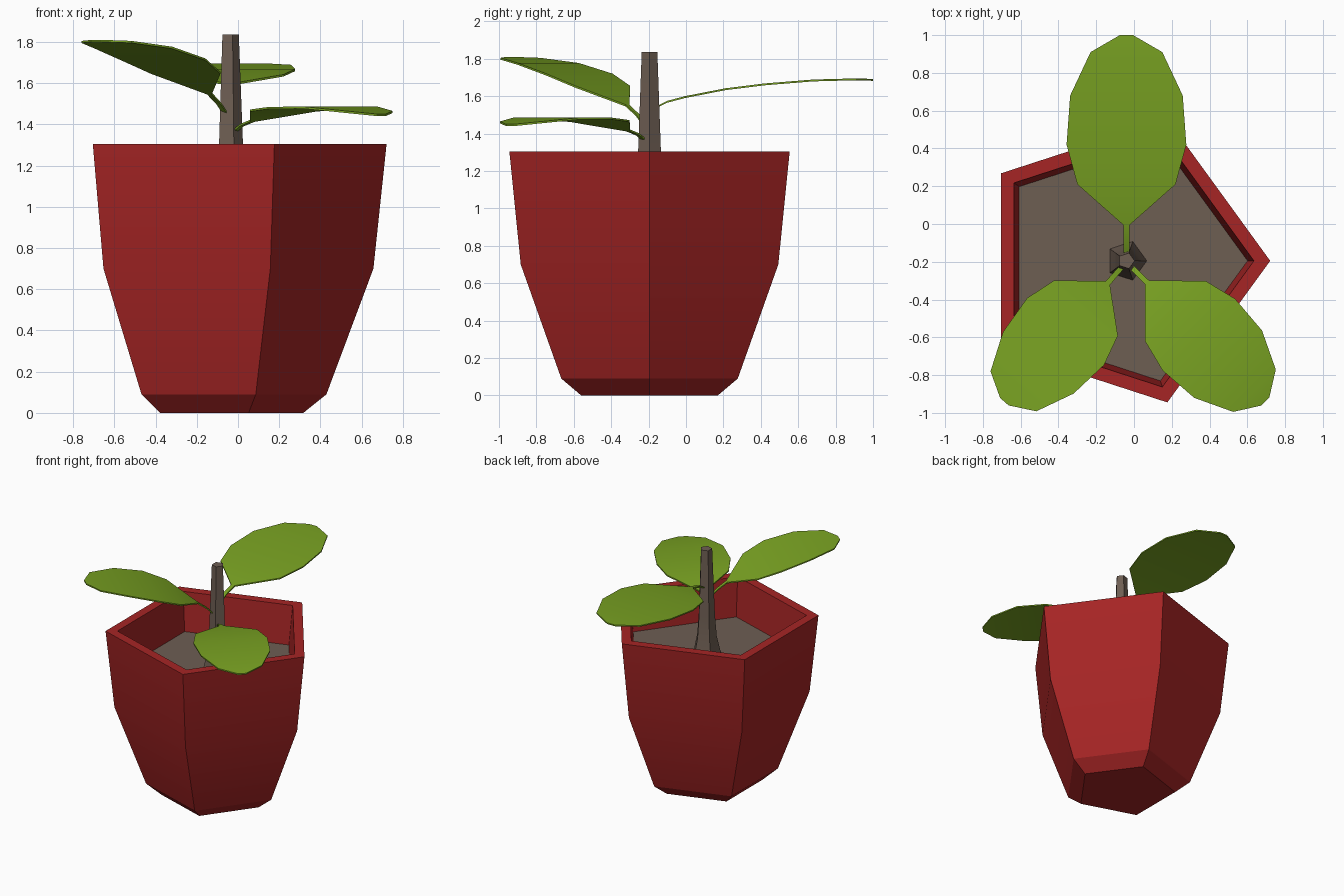
import bpy, bmesh, math

if "Cube" in bpy.data.objects:
    bpy.data.objects.remove(bpy.data.objects["Cube"])


def material(name, rgb):
    m = bpy.data.materials.new(name)
    m.diffuse_color = (*rgb, 1)
    m.use_nodes = True
    m.node_tree.nodes["Principled BSDF"].inputs["Base Color"].default_value = m.diffuse_color
    return m


RED = material("red pot", (0.38, 0.018, 0.018))
SOIL = material("soil brown", (0.155, 0.112, 0.086))
GREEN = material("leaf green", (0.19, 0.36, 0.016))


def finish(name, bm, mat, angle=25):
    bmesh.ops.recalc_face_normals(bm, faces=bm.faces)
    me = bpy.data.meshes.new(name)
    bm.to_mesh(me)
    bm.free()
    me.materials.append(mat)
    me.shade_smooth()
    me.set_sharp_from_angle(angle=math.radians(angle))
    ob = bpy.data.objects.new(name, me)
    bpy.context.collection.objects.link(ob)
    return ob


def pentagon_lathe(name, cx, cy, profile, mat, cap_start=False, cap_end=False):
    """Five-sided stack of rings from (radius, z) pairs."""
    bm = bmesh.new()
    rings = [[bm.verts.new((cx + r * math.cos(math.tau * i / 5),
                            cy + r * math.sin(math.tau * i / 5), z))
              for i in range(5)] for r, z in profile]
    for a, b in zip(rings, rings[1:]):
        for i in range(5):
            j = (i + 1) % 5
            bm.faces.new((a[i], a[j], b[j], b[i]))
    if cap_start:
        bm.faces.new(rings[0][::-1])
    if cap_end:
        bm.faces.new(rings[-1])
    return finish(name, bm, mat)


# Pot: outer wall, rim and inner wall down into the soil
pentagon_lathe("pot", -0.067, -0.195,
               [(0.384, 0), (0.496, 0.09), (0.724, 0.70), (0.788, 1.305),
                (0.702, 1.305), (0.666, 0.98)], RED, True, True)

# Soil surface
pentagon_lathe("soil", -0.067, -0.195, [(0.666, 0.985), (0.669, 1.0)],
               SOIL, False, True)

# Trunk with flared foot
pentagon_lathe("trunk", -0.04, -0.195,
               [(0.11, 0.99), (0.077, 1.14), (0.064, 1.305), (0.044, 1.835)],
               SOIL, True, True)


def leaf(name, angle, rows):
    """Thin blade from rows of (distance from trunk, height, half width)."""
    c, s = math.cos(math.radians(angle)), math.sin(math.radians(angle))
    bm = bmesh.new()
    prev = None
    t = 0.005
    for d, z, w in rows:
        ring = [bm.verts.new((-0.04 + d * c - k * w * s,
                              -0.2 + d * s + k * w * c, z + h))
                for k, h in ((-1, -t), (1, -t), (1, t), (-1, t))]
        if prev:
            for i in range(4):
                j = (i + 1) % 4
                bm.faces.new((prev[i], prev[j], ring[j], ring[i]))
        else:
            bm.faces.new(ring[::-1])
        prev = ring
    bm.faces.new(prev)
    finish(name, bm, GREEN)


leaf("back_leaf", 90,
     [(0.03, 1.535, 0.015), (0.10, 1.57, 0.015), (0.195, 1.595, 0.017),
      (0.41, 1.637, 0.26), (0.62, 1.663, 0.317), (0.88, 1.684, 0.298),
      (1.11, 1.69, 0.19), (1.20, 1.687, 0.035)])
leaf("left_leaf", 228.9,
     [(0.02, 1.44, 0.014), (0.08, 1.50, 0.014), (0.15, 1.55, 0.015),
      (0.325, 1.65, 0.223), (0.49, 1.715, 0.27), (0.71, 1.772, 0.248),
      (0.91, 1.80, 0.161), (0.983, 1.805, 0.03)])
leaf("right_leaf", 314.8,
     [(0.01, 1.35, 0.014), (0.08, 1.395, 0.014), (0.155, 1.417, 0.015),
      (0.367, 1.467, 0.226), (0.544, 1.48, 0.27), (0.764, 1.481, 0.253),
      (0.962, 1.46, 0.159), (1.043, 1.445, 0.03)])
